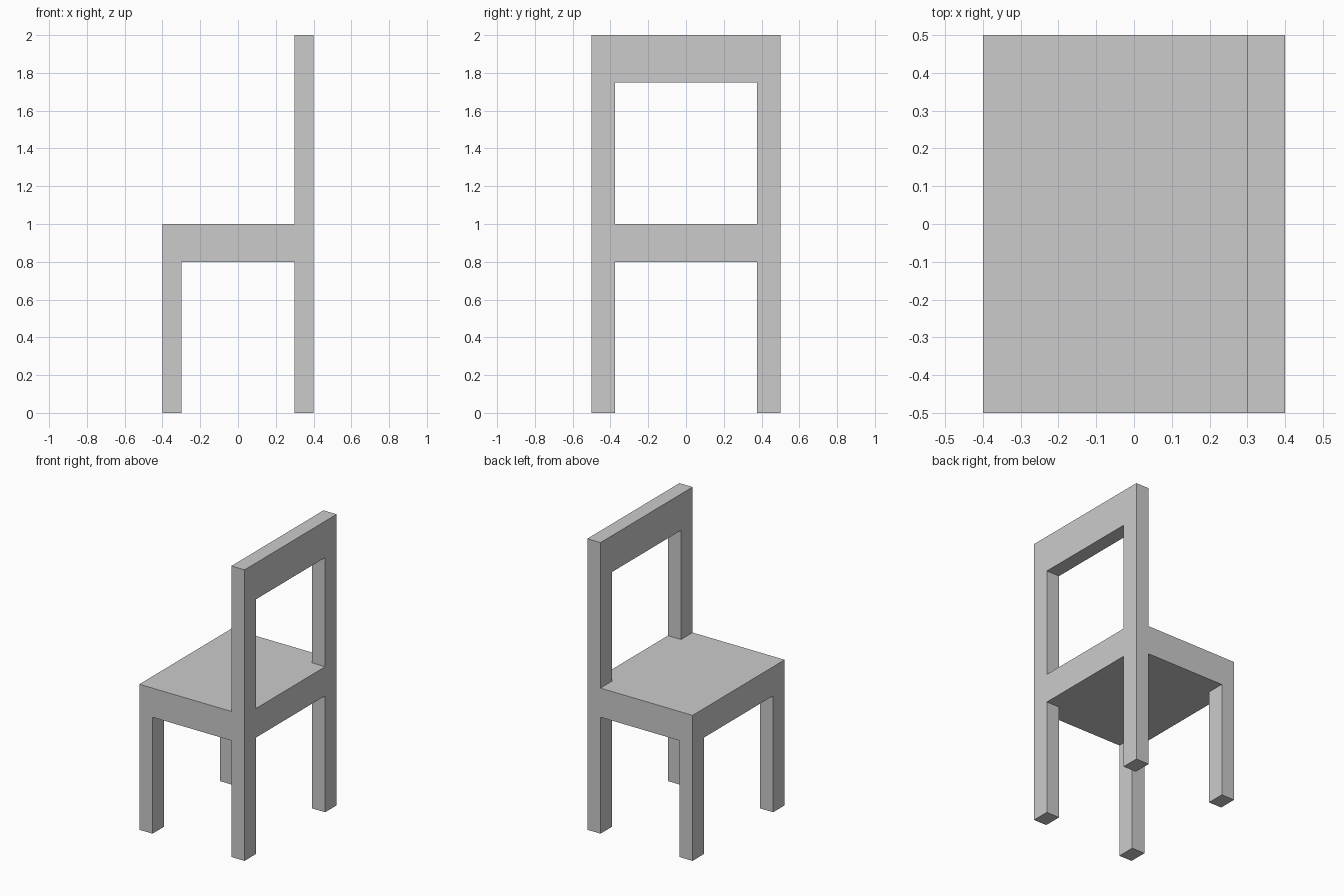
import bpy
import bmesh
from mathutils import Matrix, Vector

if "Cube" in bpy.data.objects:
    bpy.data.objects.remove(bpy.data.objects["Cube"])

# Overall dimensions
HALF_X, HALF_Y = 0.4, 0.5
POST_X, POST_Y = 0.1, 0.125
SEAT_BOTTOM, SEAT_TOP = 0.8, 1.0
RAIL_BOTTOM, TOP = 1.75, 2.0
INNER_X, INNER_Y = HALF_X - POST_X, HALF_Y - POST_Y


def box(name, x, y, z):
    """Flat-shaded box spanning the given (min, max) ranges."""
    lo, hi = (Vector(c) for c in zip(x, y, z))
    bm = bmesh.new()
    bmesh.ops.create_cube(bm, size=1, matrix=Matrix.Diagonal((*(hi - lo), 1)))
    mesh = bpy.data.meshes.new(name)
    bm.to_mesh(mesh)
    bm.free()
    obj = bpy.data.objects.new(name, mesh)
    obj.location = (lo + hi) / 2
    bpy.context.collection.objects.link(obj)
    return obj


# Seat slab
box("seat", (-HALF_X, HALF_X), (-HALF_Y, HALF_Y), (SEAT_BOTTOM, SEAT_TOP))

# Legs and backrest posts, mirrored across y (the backrest is on +x)
for side, y in (("near", (-HALF_Y, -INNER_Y)), ("far", (INNER_Y, HALF_Y))):
    box(f"front_leg_{side}", (-HALF_X, -INNER_X), y, (0, SEAT_BOTTOM))
    box(f"back_leg_{side}", (INNER_X, HALF_X), y, (0, SEAT_BOTTOM))
    box(f"backrest_post_{side}", (INNER_X, HALF_X), y, (SEAT_TOP, TOP))

# Top rail fitted between the posts
box("backrest_rail", (INNER_X, HALF_X), (-INNER_Y, INNER_Y), (RAIL_BOTTOM, TOP))
